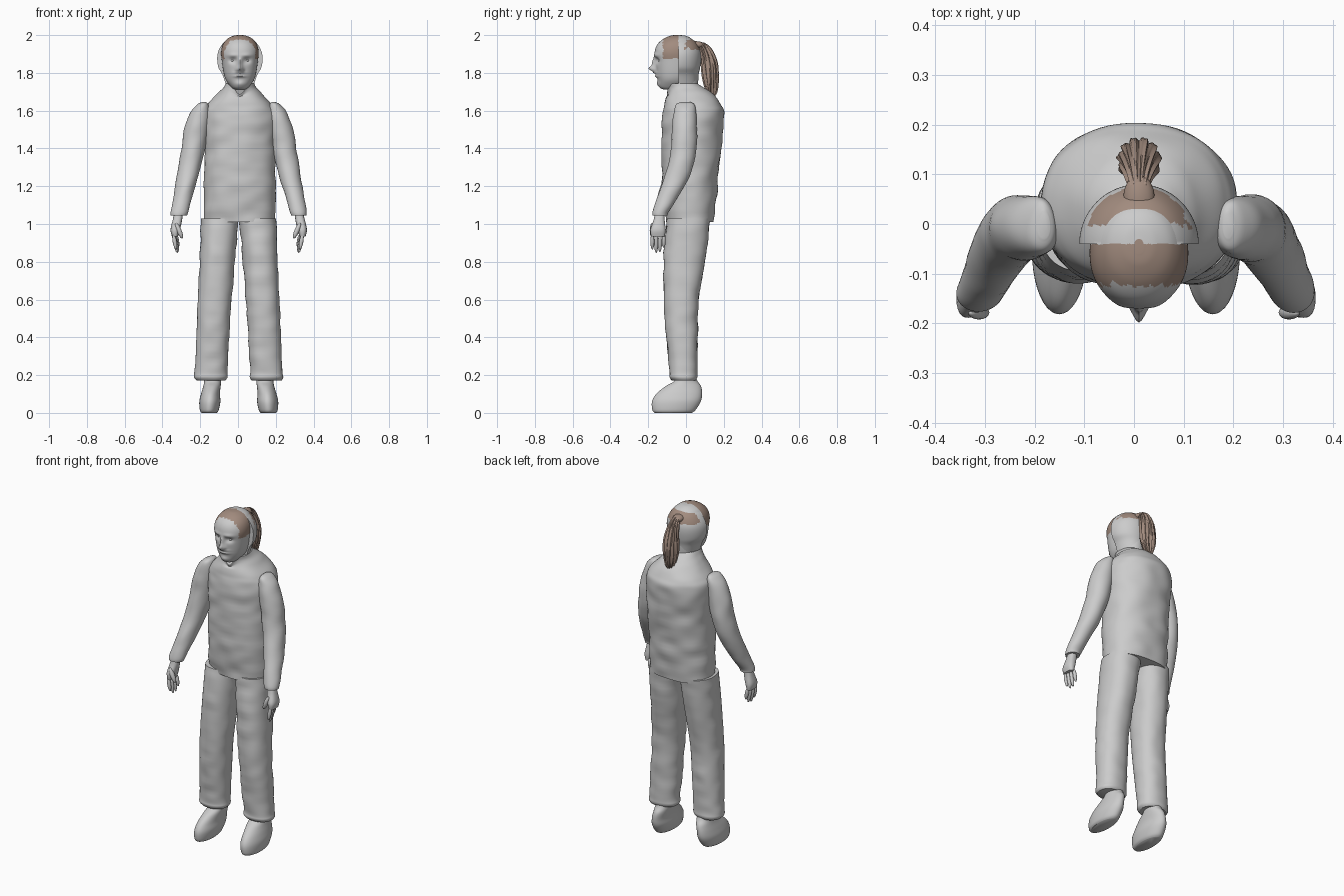
import bpy, bmesh, math
from mathutils import Vector, Matrix, noise

if "Cube" in bpy.data.objects:
    bpy.data.objects.remove(bpy.data.objects["Cube"])

MID = 0.01  # body centre line in x


def material(name, rgb):
    m = bpy.data.materials.new(name)
    m.use_nodes = True
    colour = (*rgb, 1)
    m.diffuse_color = colour
    m.node_tree.nodes["Principled BSDF"].inputs["Base Color"].default_value = colour
    return m


GREY = material("light grey", (0.6, 0.6, 0.6))
BROWN = material("brown hair", (0.36, 0.26, 0.21))


def finish(bm, name, mats=(GREY,), rule=None, angle=50):
    bmesh.ops.recalc_face_normals(bm, faces=bm.faces[:])
    if rule:
        for f in bm.faces:
            f.material_index = int(rule(f.calc_center_median()))
    mesh = bpy.data.meshes.new(name)
    bm.to_mesh(mesh)
    bm.free()
    for m in mats:
        mesh.materials.append(m)
    ob = bpy.data.objects.new(name, mesh)
    bpy.context.scene.collection.objects.link(ob)
    bpy.ops.object.select_all(action='DESELECT')
    ob.select_set(True)
    bpy.context.view_layer.objects.active = ob
    bpy.ops.object.shade_smooth_by_angle(angle=math.radians(angle))
    return ob


def spline(rows, steps):
    """Catmull-Rom interpolation through rows of numbers."""
    out = []
    for i in range(len(rows) - 1):
        a, b, c, d = (rows[max(0, min(len(rows) - 1, i + k))] for k in (-1, 0, 1, 2))
        for s in range(steps):
            t = s / steps
            out.append([q + t / 2 * (r - p + t * (2 * p - 5 * q + 4 * r - u + t * (3 * (q - r) + u - p)))
                        for p, q, r, u in zip(a, b, c, d)])
    return out + [rows[-1]]


def loft(name, rings, side=1, centre=0.0, segs=40, steps=5, power=2.0,
         deform=None, cut_y=None, **kw):
    """Skin over rings of (z, x, y front, y back, half width)."""
    bm = bmesh.new()
    loops = []
    for z, x, y0, y1, w in spline(rings, steps):
        loop = []
        for k in range(segs):
            a = math.tau * k / segs
            c, s = (math.copysign(abs(f(a)) ** (2 / power), f(a)) for f in (math.cos, math.sin))
            co = Vector((centre + side * (x + w * c), (y0 + y1) / 2 + (y1 - y0) / 2 * s, z))
            loop.append(bm.verts.new(deform(co, a) if deform else co))
        loops.append(loop)
    for lo, hi in zip(loops, loops[1:]):
        for k in range(segs):
            n = (k + 1) % segs
            bm.faces.new((lo[k], lo[n], hi[n], hi[k]))
    bm.faces.new(loops[0])
    bm.faces.new(loops[-1])
    if cut_y is not None:
        bmesh.ops.bisect_plane(bm, geom=bm.verts[:] + bm.edges[:] + bm.faces[:],
                               plane_co=(0, cut_y, 0), plane_no=(0, 1, 0), clear_inner=True)
        bmesh.ops.holes_fill(bm, edges=[e for e in bm.edges if e.is_boundary], sides=0)
    return finish(bm, name, **kw)


def ellipsoid(name, at, size, tilt=0, **kw):
    bm = bmesh.new()
    m = Matrix.Translation(at) @ Matrix.Rotation(tilt, 4, 'Y') @ Matrix.Diagonal((*size, 1))
    bmesh.ops.create_uvsphere(bm, u_segments=16, v_segments=10, radius=1, matrix=m)
    return finish(bm, name, **kw)


def bump(d, width):
    return math.exp(-(d / width) ** 2)


# Cloth wrinkles
def wrinkles(amount):
    def deform(co, a):
        n = noise.noise(Vector((co.x * 9, co.y * 9, co.z * 16)))
        return co + Vector((math.cos(a), math.sin(a), 0)) * n * amount
    return deform


def torso_cloth(co, a):
    co = wrinkles(0.008)(co, a)
    if co.y < 0:  # dipped neckline
        co.z -= 0.06 * bump(co.x - MID, 0.035) * max(0, min(1, (co.z - 1.67) / 0.07))
    return co


loft("torso", [(1.01, MID, -0.105, 0.15, 0.19), (1.2, MID, -0.125, 0.165, 0.19),
               (1.4, MID, -0.128, 0.185, 0.19), (1.57, MID, -0.125, 0.2, 0.195),
               (1.63, MID, -0.115, 0.185, 0.172), (1.69, MID, -0.1, 0.14, 0.118),
               (1.72, MID, -0.1, 0.1, 0.088), (1.745, MID, -0.1, 0.06, 0.074)],
     segs=72, steps=9, power=2.3, deform=torso_cloth)
loft("neck", [(1.6, MID, -0.08, 0.06, 0.068), (1.7, MID, -0.09, 0.062, 0.064),
              (1.82, MID, -0.09, 0.068, 0.07)])


# Face
def face_shape(co, a):
    if co.y < -0.06:
        x, z = co.x - MID, co.z
        ex = abs(x) - 0.037
        co.y -= 0.036 * bump(x, 0.015) * bump(z - 1.822, 0.016)
        co.y -= 0.017 * bump(x, 0.012) * bump(z - 1.855, 0.025)
        co.y -= 0.009 * bump(abs(x) - 0.016, 0.008) * bump(z - 1.815, 0.009)
        co.y += 0.014 * bump(ex, 0.02) * bump(z - 1.866, 0.014)
        co.y -= 0.006 * bump(ex, 0.03) * bump(z - 1.893, 0.01)
        co.y -= 0.011 * bump(x, 0.03) * (bump(z - 1.8, 0.006) + bump(z - 1.783, 0.007))
        co.y -= 0.008 * bump(x, 0.025) * bump(z - 1.742, 0.015)
    return co


def front_hair(c):
    ragged = 0.012 * noise.noise(c * 60)
    return -0.122 + ragged < c.y < -0.04 and c.z > 1.875 + ragged


loft("face", [(1.712, MID, -0.12, -0.03, 0.03), (1.725, MID, -0.14, 0, 0.047),
              (1.76, MID, -0.149, 0.02, 0.073), (1.8, MID, -0.157, 0.04, 0.086),
              (1.86, MID, -0.163, 0.05, 0.095), (1.91, MID, -0.166, 0.05, 0.099),
              (1.95, MID, -0.152, 0.05, 0.09), (1.98, MID, -0.12, 0.03, 0.067),
              (1.996, MID, -0.085, 0, 0.035), (2.0, MID, -0.06, -0.03, 0.01)],
     segs=120, steps=8, power=2.15, deform=face_shape,
     mats=(GREY, BROWN), rule=front_hair)
for side, word in ((-1, "right"), (1, "left")):
    ellipsoid(word + "_eye", (MID + side * 0.037, -0.133, 1.865), (0.015, 0.013, 0.008))


# Back of the head, a wider half shell with hair on top
def back_hair(c):
    ragged = 0.015 * noise.noise(c * 45)
    return c.y > -0.005 + ragged and c.z > 1.925 + ragged


loft("back_of_head", [(1.74, MID, -0.14, 0.06, 0.075), (1.79, MID, -0.146, 0.066, 0.092),
                      (1.83, MID, -0.155, 0.075, 0.114), (1.88, MID, -0.16, 0.08, 0.12),
                      (1.92, MID, -0.155, 0.075, 0.112), (1.96, MID, -0.135, 0.055, 0.087),
                      (1.985, MID, -0.1, 0.02, 0.055), (1.995, MID, -0.06, -0.02, 0.02)],
     segs=96, steps=7, cut_y=-0.04, mats=(GREY, BROWN), rule=back_hair)


# Ponytail with strand grooves
def strands(co, a):
    k = 0.09 * math.sin(11 * a + 14 * co.z) + 0.05 * math.sin(23 * a)
    return co + Vector((math.cos(a) * 0.035, math.sin(a) * 0.035, 0)) * k


loft("ponytail", [(1.665, MID, 0.125, 0.14, 0.006), (1.70, MID, 0.107, 0.162, 0.024),
                  (1.77, MID, 0.09, 0.172, 0.041), (1.84, MID, 0.082, 0.168, 0.04),
                  (1.9, MID, 0.075, 0.148, 0.031), (1.94, MID, 0.062, 0.122, 0.022),
                  (1.962, MID, 0.05, 0.09, 0.014)],
     segs=92, steps=6, deform=strands, mats=(BROWN,))
ellipsoid("gathered_hair", (MID, 0.05, 1.948), (0.032, 0.05, 0.02), mats=(BROWN,))

# Limbs on both sides
for side, word in ((-1, "right"), (1, "left")):
    opts = dict(side=side, centre=0.004)
    loft(word + "_arm", [(1.645, 0.185, -0.03, 0.025, 0.012), (1.632, 0.19, -0.055, 0.045, 0.03),
                         (1.59, 0.203, -0.066, 0.054, 0.052), (1.51, 0.222, -0.072, 0.056, 0.064),
                         (1.4, 0.242, -0.08, 0.055, 0.063), (1.28, 0.265, -0.105, 0.03, 0.058),
                         (1.15, 0.295, -0.15, -0.035, 0.05), (1.07, 0.313, -0.177, -0.088, 0.045),
                         (1.045, 0.318, -0.178, -0.097, 0.041)],
         deform=wrinkles(0.005), **opts)
    loft(word + "_palm", [(1.06, 0.318, -0.163, -0.115, 0.022), (1.02, 0.325, -0.172, -0.113, 0.025),
                          (0.97, 0.336, -0.188, -0.108, 0.025), (0.935, 0.338, -0.185, -0.112, 0.016)],
         segs=24, power=2.5, **opts)
    for i, length in enumerate((0.043, 0.052, 0.05, 0.038)):
        y = -0.178 + 0.02 * i
        ellipsoid(f"{word}_finger_{i + 1}", (side * (0.335 - 0.004 * i), y, 0.95 - length),
                  (0.011, 0.0105, length), tilt=side * 0.18)
    ellipsoid(word + "_thumb", (side * 0.312, -0.178, 0.965), (0.013, 0.014, 0.045),
              tilt=side * 0.4)
    loft(word + "_trouser_leg", [(0.172, 0.148, -0.075, 0.05, 0.078), (0.19, 0.148, -0.088, 0.06, 0.088),
                                 (0.23, 0.146, -0.088, 0.06, 0.086), (0.4, 0.137, -0.105, 0.063, 0.087),
                                 (0.6, 0.126, -0.117, 0.067, 0.09), (0.85, 0.111, -0.117, 0.108, 0.094),
                                 (1.03, 0.1, -0.1, 0.128, 0.1)],
         segs=48, steps=9, power=2.2, deform=wrinkles(0.006), **opts)
    loft(word + "_shoe", [(0, 0.157, -0.165, 0.03, 0.04), (0.015, 0.156, -0.178, 0.05, 0.05),
                          (0.06, 0.153, -0.18, 0.078, 0.056), (0.1, 0.15, -0.158, 0.085, 0.05),
                          (0.14, 0.142, -0.11, 0.08, 0.046), (0.17, 0.138, -0.06, 0.06, 0.045),
                          (0.21, 0.14, -0.05, 0.045, 0.045)], **opts)
